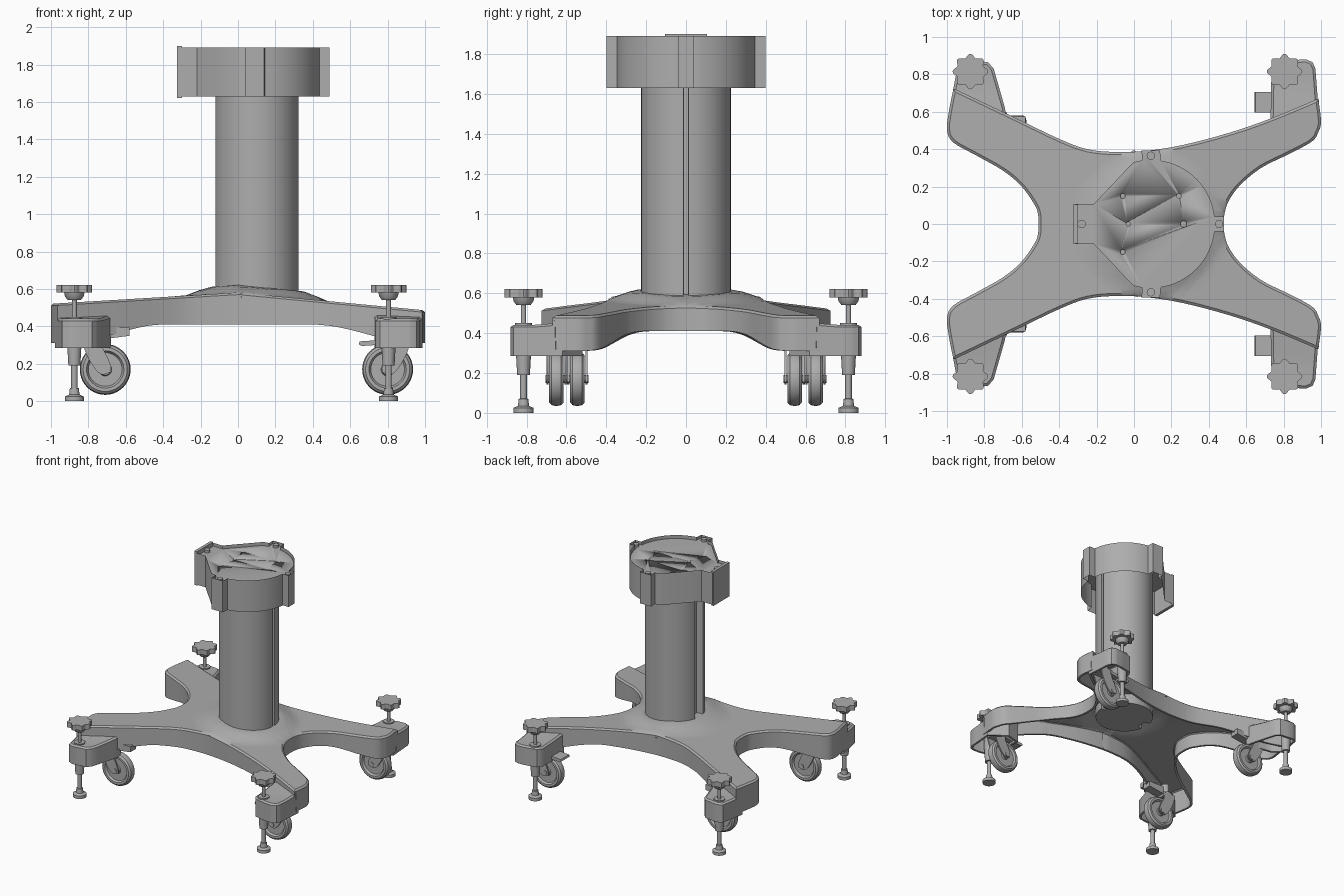
import bpy, bmesh
from math import sin, cos, pi, radians, hypot
from mathutils import Matrix, Vector

cube = bpy.data.objects.get("Cube")
if cube:
    bpy.data.objects.remove(cube)

grey = bpy.data.materials.new("satin grey")
grey.use_nodes = True
colour = (0.42, 0.42, 0.42, 1)
grey.diffuse_color = colour
grey.node_tree.nodes["Principled BSDF"].inputs["Base Color"].default_value = colour


# ---------- helpers ----------
def finish(name, bm, mirror=False, thickness=0):
    mesh = bpy.data.meshes.new(name)
    bm.to_mesh(mesh)
    bm.free()
    mesh.materials.append(grey)
    ob = bpy.data.objects.new(name, mesh)
    bpy.context.collection.objects.link(ob)
    bpy.ops.object.select_all(action='DESELECT')
    ob.select_set(True)
    bpy.context.view_layer.objects.active = ob
    if thickness:
        mod = ob.modifiers.new("wall", 'SOLIDIFY')
        mod.thickness, mod.offset = thickness, -1
        bpy.ops.object.modifier_apply(modifier="wall")
    bpy.ops.object.shade_smooth_by_angle(angle=radians(35))
    if mirror:
        ob.modifiers.new("mirror", 'MIRROR').use_axis = (False, True, False)
    return ob


def prism(name, pts, lo, hi, axis='z', wall=0, mirror=False):
    """Extrude an outline along z or y; with wall set, only a rim is kept."""
    bm = bmesh.new()
    place = (lambda u, v: (u, v, lo)) if axis == 'z' else (lambda u, v: (u, lo, v))
    face = bm.faces.new([bm.verts.new(place(u, v)) for u, v in pts])
    if wall:
        bmesh.ops.inset_individual(bm, faces=[face], thickness=wall, use_even_offset=True)
        bmesh.ops.delete(bm, geom=[face], context='FACES_ONLY')
    ext = bmesh.ops.extrude_face_region(bm, geom=bm.faces[:], use_keep_orig=True)
    step = Vector((0, 0, hi - lo)) if axis == 'z' else Vector((0, hi - lo, 0))
    bmesh.ops.translate(bm, vec=step, verts=[g for g in ext["geom"] if isinstance(g, bmesh.types.BMVert)])
    bmesh.ops.recalc_face_normals(bm, faces=bm.faces)
    return finish(name, bm, mirror)


def lathe(name, profile, loc, axis='z', steps=32, mirror=False):
    bm = bmesh.new()
    vs = [bm.verts.new((r, 0, z)) for r, z in profile]
    es = [bm.edges.new(p) for p in zip(vs, vs[1:])]
    bmesh.ops.spin(bm, geom=vs + es, cent=(0, 0, 0), axis=(0, 0, 1), angle=2 * pi, steps=steps)
    bmesh.ops.remove_doubles(bm, verts=bm.verts, dist=1e-5)
    bmesh.ops.recalc_face_normals(bm, faces=bm.faces)
    turn = Matrix.Rotation(pi / 2, 4, 'X') if axis == 'y' else Matrix()
    bm.transform(Matrix.Translation(loc) @ turn)
    return finish(name, bm, mirror)


def arc(cx, r, a0, a1, n):
    angles = [radians(a0 + (a1 - a0) * i / n) for i in range(n + 1)]
    return [(cx + r * cos(a), r * sin(a)) for a in angles]


def spline(pts, n=4):
    p = [Vector(q) for q in [pts[0]] + pts + [pts[-1]]]
    out = []
    for a, b, c, d in zip(p, p[1:], p[2:], p[3:]):
        for i in range(n):
            t = i / n
            out.append(tuple(0.5 * (2 * b + (c - a) * t + (2 * a - 5 * b + 4 * c - d) * t * t
                                    + (3 * b - a - 3 * c + d) * t ** 3)))
    return out


def mirrored(half):
    return half + [(x, -y) for x, y in reversed(half) if y > 1e-4]


def smooth(t):
    t = min(1, max(0, t))
    return t * t * (3 - 2 * t)


def shell(name, pts, top, bottom, mirror=False):
    """Rounded-edge cover, open underneath, with shaped top and lower rim."""
    bm = bmesh.new()
    face = bm.faces.new([bm.verts.new((x, y, -0.025)) for x, y in pts])
    for inset, rise in ((0.006, 0.014), (0.014, 0.011)):
        bmesh.ops.inset_individual(bm, faces=[face], thickness=inset, depth=rise, use_even_offset=True)
    bmesh.ops.triangulate(bm, faces=bm.faces[:])
    for i in range(-14, 15):
        for no in ((1, 0, 0), (0, 1, 0)):
            bmesh.ops.bisect_plane(bm, geom=bm.verts[:] + bm.edges[:] + bm.faces[:],
                                   plane_co=Vector(no) * (i * 0.07 + 0.003), plane_no=no)
    for v in bm.verts:
        v.co.z += top(v.co.x, v.co.y)
    rim = [e for e in bm.edges if e.is_boundary]
    ext = bmesh.ops.extrude_edge_only(bm, edges=rim)
    for v in ext["geom"]:
        if isinstance(v, bmesh.types.BMVert):
            v.co.z = bottom(v.co.x, v.co.y)
    bmesh.ops.recalc_face_normals(bm, faces=bm.faces)
    if sum(f.normal.z * f.calc_area() for f in bm.faces) < 0:
        bmesh.ops.reverse_faces(bm, faces=bm.faces)
    return finish(name, bm, mirror, 0.018)


# ---------- four-armed base ----------
def base_top(x, y):
    hub = 0.04 * smooth(1 - (hypot(x - 0.1, y) - 0.24) / 0.16)
    return 0.595 - 0.06 * abs(x) - 0.035 * max(0, x) + hub


def base_bottom(x, y):
    return 0.41 - 0.1 * smooth((hypot(x, y) - 0.6) / 0.55)


left_side = [(0.48, 0), (0.485, 0.06), (0.51, 0.13), (0.57, 0.21), (0.68, 0.3), (0.83, 0.375),
             (0.95, 0.44), (0.985, 0.49), (1, 0.55), (0.985, 0.67)]
long_side = [(0.985, 0.67), (0.72, 0.56), (0.5, 0.485), (0.25, 0.42), (0.05, 0.39), (-0.1, 0.385),
             (-0.25, 0.4), (-0.4, 0.455), (-0.65, 0.575), (-0.965, 0.725)]
right_side = [(-0.965, 0.725), (-0.99, 0.6), (-1, 0.5), (-0.965, 0.435), (-0.85, 0.37), (-0.7, 0.285),
              (-0.6, 0.2), (-0.53, 0.1), (-0.513, 0.05), (-0.51, 0)]
half = spline(left_side) + spline(long_side) + spline(right_side) + [(-0.51, 0)]
shell("base_cover", mirrored(half), base_top, base_bottom)

# Stepped pads at the arm tips that carry the levelling feet
left_pad = [(0.986, 0.62), (0.97, 0.83), (0.955, 0.865), (0.92, 0.88), (0.86, 0.877), (0.76, 0.855),
            (0.735, 0.82), (0.73, 0.55), (0.85, 0.52)]
right_pad = [(-0.68, 0.56), (-0.69, 0.62), (-0.75, 0.83), (-0.78, 0.865), (-0.9, 0.88),
             (-0.94, 0.86), (-0.978, 0.66), (-0.9, 0.6)]
for name, pad in (("left_pad", left_pad), ("right_pad", right_pad)):
    shell(name, pad, lambda x, y: 0.455 + 0.1 * max(0, 0.75 - y), lambda x, y: 0.285, True)

# ---------- column with a slot and a recessed cable channel ----------
R = 0.225
section = (arc(0.1, R, 3, 167, 40) + arc(0.1, R - 0.05, 167, 193, 4)
           + arc(0.1, R, 193, 357, 40) + arc(0.1, R - 0.04, 357, 363, 1))
prism("column", section, 0.5, 1.85)

# ---------- collar on top of the column ----------
collar_half = ([(0.49, 0.04), (0.436, 0.04)] + arc(0.09, 0.35, 8, 81, 20) + [(0.14, 0.4), (0.04, 0.4)]
               + arc(0.09, 0.35, 98, 106, 3) + [(-0.22, 0.11), (-0.32, 0.11)])
outline = mirrored(collar_half)
prism("collar_wall", outline, 1.63, 1.89, wall=0.02)
floor = prism("collar_floor", [(0.09 + (x - 0.09) * 0.98, y * 0.98) for x, y in outline], 1.835, 1.865)
prism("collar_clip_plate", [(-0.325, -0.105), (-0.3, -0.105), (-0.3, 0.105), (-0.325, 0.105)], 1.62, 1.9)
for x, y in ((-0.28, 0), (0.455, 0), (0.09, 0.365), (0.09, -0.365)):
    lathe("clip_peg", [(0, 1.84), (0.022, 1.84), (0.022, 1.885), (0, 1.885)], (x, y, 0), steps=16)

# Screw holes in the collar floor
for x, y, r in ((-0.06, 0.15, 0.013), (-0.06, -0.15, 0.013), (0.24, 0.15, 0.013), (-0.03, 0, 0.012), (0.265, 0, 0.017)):
    cutter = lathe("hole_cutter", [(0, 1.855), (r, 1.855), (r, 1.9), (0, 1.9)], (x, y, 0), steps=16)
    cutter.hide_render = True
    mod = floor.modifiers.new("hole", 'BOOLEAN')
    mod.operation, mod.object, mod.solver = 'DIFFERENCE', cutter, 'EXACT'
    bpy.context.view_layer.objects.active = floor
    bpy.ops.object.modifier_apply(modifier="hole")
    bpy.data.objects.remove(cutter)


# ---------- levelling feet ----------
def levelling_foot(side, x, y):
    lobes = [radians(5 * i) for i in range(72)]
    knob = [(x + (0.085 + 0.01 * cos(8 * a)) * cos(a), y + (0.085 + 0.01 * cos(8 * a)) * sin(a)) for a in lobes]
    prism(side + "_knob", knob, 0.58, 0.622, mirror=True)
    lathe(side + "_knob_hub", [(0, 0.54), (0.035, 0.54), (0.05, 0.56), (0.055, 0.585), (0, 0.585)], (x, y, 0), mirror=True)
    lathe(side + "_screw", [(0, 0.03), (0.017, 0.03), (0.017, 0.2), (0.013, 0.2), (0.013, 0.56), (0, 0.56)],
          (x, y, 0), steps=16, mirror=True)
    lathe(side + "_boss", [(0, 0.19), (0.032, 0.19), (0.038, 0.3), (0.042, 0.45), (0, 0.45)], (x, y, 0), mirror=True)
    lathe(side + "_foot", [(0, 0), (0.051, 0), (0.051, 0.025), (0.028, 0.035), (0.024, 0.07), (0, 0.075)],
          (x, y, 0), mirror=True)


levelling_foot("left", 0.805, 0.815)
levelling_foot("right", -0.875, 0.815)


# ---------- casters ----------
def caster(side, x, y, d, lever):
    zc = 0.17
    tread = [(0, 0.03), (0.03, 0.03), (0.035, 0.02), (0.09, 0.02), (0.1, 0.036), (0.118, 0.036),
             (0.131, 0.024), (0.136, 0)]
    lathe(side + "_wheel", tread + [(r, -z) for r, z in reversed(tread[:-1])], (x, y, zc), 'y', 40, True)
    lathe(side + "_axle", [(0, -0.056), (0.02, -0.056), (0.02, 0.056), (0, 0.056)], (x, y, zc), 'y', 16, True)
    blade = spline([(0.03, -0.015), (0.03, 0.02), (0.01, 0.07), (-0.015, 0.12), (-0.02, 0.18)], 3) + \
        [(-0.02, 0.18)] + spline([(-0.12, 0.18), (-0.115, 0.12), (-0.085, 0.05), (-0.04, -0.015), (0, -0.03)], 3)
    blade = [(x + d * u, zc + v) for u, v in blade]
    for s in (-1, 1):
        prism(side + "_fork_blade", blade, y + s * 0.04, y + s * 0.051, 'y', mirror=True)
    # Fork crown, swivel stem and brake lever
    crown = [(-0.125, 0.143), (-0.01, 0.143), (-0.01, 0.18), (-0.125, 0.18)]
    prism(side + "_fork_crown", [(x + d * u, zc + v) for u, v in crown], y - 0.05, y + 0.05, 'y', mirror=True)
    lathe(side + "_swivel", [(0, 0.34), (0.05, 0.34), (0.05, 0.365), (0.03, 0.375), (0.03, 0.445), (0, 0.445)],
          (x - d * 0.07, y, 0), mirror=True)
    if lever:
        tab = [(-0.03, 0.145), (0.07, 0.13), (0.14, 0.125), (0.155, 0.135), (0.15, 0.15), (0.07, 0.155), (-0.03, 0.17)]
        prism(side + "_brake_lever", [(x + d * u, zc + v) for u, v in tab], y - 0.055, y + 0.055, 'y', mirror=True)
    else:
        box = [(-0.02, 0.16), (0.13, 0.18), (0.13, 0.225), (-0.02, 0.225)]
        prism(side + "_caster_mount", [(x + d * u, zc + v) for u, v in box], y - 0.045, y + 0.03, 'y', mirror=True)


caster("left", 0.8, 0.65, -1, True)
caster("right", -0.71, 0.545, 1, False)
